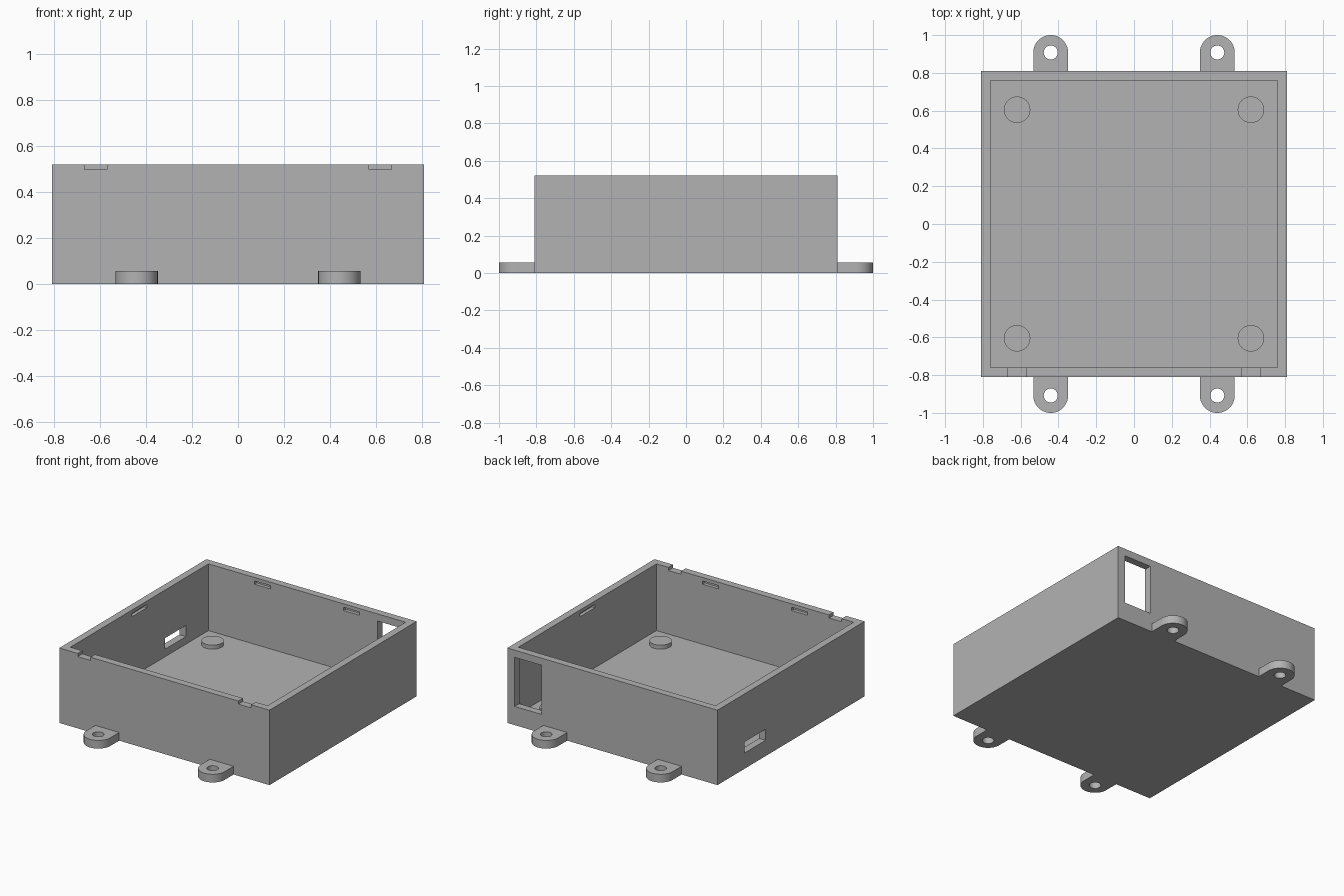
import bpy
import bmesh
import math
from mathutils import Matrix

default = bpy.data.objects.get("Cube")
if default:
    bpy.data.objects.remove(default, do_unlink=True)

grey = bpy.data.materials.new("light grey plastic")
grey.use_nodes = True
colour = (0.45, 0.45, 0.45, 1)
grey.diffuse_color = colour
grey.node_tree.nodes["Principled BSDF"].inputs["Base Color"].default_value = colour

HALF, INNER, HEIGHT, FLOOR = 0.81, 0.76, 0.522, 0.057


def finish(name, bm):
    bmesh.ops.recalc_face_normals(bm, faces=bm.faces[:])
    mesh = bpy.data.meshes.new(name)
    bm.to_mesh(mesh)
    bm.free()
    mesh.materials.append(grey)
    obj = bpy.data.objects.new(name, mesh)
    bpy.context.collection.objects.link(obj)
    return obj


def box(name, x, y, z):
    """Box from (low, high) ranges on each axis."""
    bm = bmesh.new()
    bmesh.ops.create_cube(bm, size=1)
    for v in bm.verts:
        v.co = [sum(r) / 2 + c * (r[1] - r[0]) for r, c in zip((x, y, z), v.co)]
    return finish(name, bm)


def cylinder(name, x, y, z, radius):
    bm = bmesh.new()
    bmesh.ops.create_cone(bm, cap_ends=True, segments=48, radius1=radius, radius2=radius,
                          depth=z[1] - z[0],
                          matrix=Matrix.Translation((x, y, sum(z) / 2)))
    return finish(name, bm)


def cut(obj, cutter):
    """Subtract the cutter from the object, then discard the cutter."""
    cutter.hide_render = True
    mod = obj.modifiers.new("cut", "BOOLEAN")
    mod.operation, mod.solver, mod.object = "DIFFERENCE", "EXACT", cutter
    bpy.context.view_layer.objects.active = obj
    bpy.ops.object.modifier_apply(modifier=mod.name)
    bpy.data.objects.remove(cutter, do_unlink=True)


def smooth(obj):
    bpy.ops.object.select_all(action="DESELECT")
    obj.select_set(True)
    bpy.context.view_layer.objects.active = obj
    bpy.ops.object.shade_smooth_by_angle(angle=math.radians(30))


# Open tray
tray = box("enclosure_tray", (-HALF, HALF), (-HALF, HALF), (0, HEIGHT))
cut(tray, box("cavity", (-INNER, INNER), (-INNER, INNER), (FLOOR, 1)))

# Port through the back wall and slot through the right wall
cut(tray, box("back_port", (0.545, 0.753), (0.7, 0.9), (0.13, 0.472)))
cut(tray, box("side_slot", (-0.9, -0.7), (0.28, 0.513), (0.11, 0.187)))

# Pry notches in the front rim
for s in (-1, 1):
    cut(tray, box("rim_notch", sorted((s * 0.57, s * 0.668)), (-0.9, -0.7), (0.5, 0.6)))

# Shallow latch recesses inside the walls
LATCH_Z, DEEP = (0.475, 0.498), INNER + 0.024
for sy in (-1, 1):
    for sx in (-1, 1):
        cut(tray, box("latch_recess", sorted((sx * 0.28, sx * 0.405)),
                      sorted((sy * 0.7, sy * DEEP)), LATCH_Z))
for sx in (-1, 1):
    cut(tray, box("latch_recess", sorted((sx * 0.7, sx * DEEP)), (-0.082, 0.082), LATCH_Z))

# Corner standoffs on the floor
for sx, side in ((-1, "right"), (1, "left")):
    for sy, end in ((-1, "front"), (1, "back")):
        smooth(cylinder(f"{end}_{side}_standoff", sx * 0.619, sy * 0.605,
                        (FLOOR - 0.01, FLOOR + 0.028), 0.07))

# Mounting lugs with a rounded end and a screw hole
LUG_X, LUG_Y, LUG_R, LUG_H = 0.441, 0.908, 0.092, 0.057
for sx, side in ((-1, "right"), (1, "left")):
    for sy, end in ((-1, "front"), (1, "back")):
        bm = bmesh.new()
        outline = [(-LUG_R, HALF), (LUG_R, HALF)]
        for i in range(33):
            a = math.pi * i / 32
            outline.append((LUG_R * math.cos(a), LUG_Y + LUG_R * math.sin(a)))
        face = bm.faces.new([bm.verts.new((sx * LUG_X + x, sy * y, 0)) for x, y in outline])
        top = bmesh.ops.extrude_face_region(bm, geom=[face])["geom"]
        bmesh.ops.translate(bm, vec=(0, 0, LUG_H),
                            verts=[g for g in top if isinstance(g, bmesh.types.BMVert)])
        lug = finish(f"{end}_{side}_mounting_lug", bm)
        cut(lug, cylinder("screw_hole", sx * LUG_X, sy * LUG_Y, (-0.1, 0.2), 0.037))
        smooth(lug)
